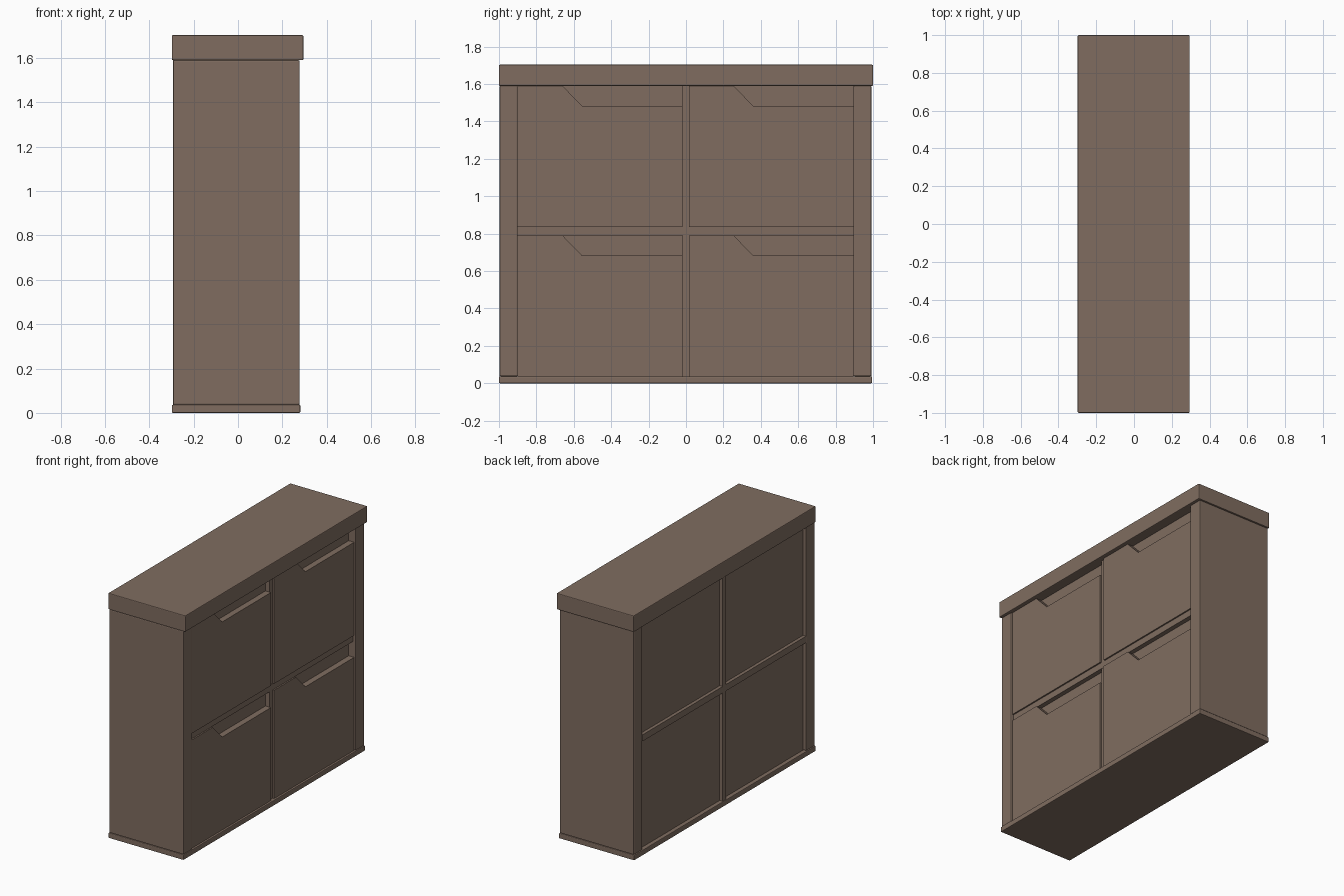
import bpy
import bmesh

cube = bpy.data.objects.get("Cube")
if cube:
    bpy.data.objects.remove(cube, do_unlink=True)

wood = bpy.data.materials.new("brown_wood")
wood.use_nodes = True
brown = (0.215, 0.152, 0.117, 1)
wood.diffuse_color = brown
wood.node_tree.nodes["Principled BSDF"].inputs["Base Color"].default_value = brown


def prism(name, outline, x0, x1, bevel=0):
    """Extrude a y-z outline from x0 to x1, with optional softened edges."""
    bm = bmesh.new()
    face = bm.faces.new([bm.verts.new((x0, y, z)) for y, z in outline])
    out = bmesh.ops.extrude_face_region(bm, geom=[face])
    moved = [v for v in out["geom"] if isinstance(v, bmesh.types.BMVert)]
    bmesh.ops.translate(bm, verts=moved, vec=(x1 - x0, 0, 0))
    bmesh.ops.recalc_face_normals(bm, faces=bm.faces)
    mesh = bpy.data.meshes.new(name)
    bm.to_mesh(mesh)
    bm.free()
    mesh.materials.append(wood)
    obj = bpy.data.objects.new(name, mesh)
    bpy.context.collection.objects.link(obj)
    if bevel:
        mod = obj.modifiers.new("soft_edges", "BEVEL")
        mod.width = bevel
        mod.segments = 2
    return obj


def box(name, x, y, z, bevel=0):
    outline = [(y[0], z[0]), (y[1], z[0]), (y[1], z[1]), (y[0], z[1])]
    return prism(name, outline, x[0], x[1], bevel)


BACK, FRONT = -0.293, 0.278
BOTTOM, TOP = 0.037, 1.59

# Outer shell
box("top_slab", (-0.298, 0.295), (-1, 1), (TOP, 1.703), 0.005)
box("base_slab", (-0.298, 0.281), (-1, 0.995), (0, BOTTOM), 0.005)
box("front_side_panel", (BACK, FRONT), (-0.997, -0.9), (BOTTOM, TOP), 0.006)
box("rear_side_panel", (BACK, FRONT), (0.895, 0.992), (BOTTOM, TOP), 0.006)

# Inner body and the cross dividers showing on both long sides
box("inner_body", (-0.27, 0.225), (-0.9, 0.895), (BOTTOM, TOP))
box("vertical_divider", (BACK, 0.256), (-0.02, 0.015), (BOTTOM, TOP))
box("horizontal_divider", (BACK, 0.257), (-0.9, 0.895), (0.79, 0.835))

# Four doors, each with a slanted hand notch in an upper corner
for row, (z0, z1) in {"lower": (BOTTOM, 0.79), "upper": (0.835, TOP)}.items():
    for side, (y0, y1, notch) in {"near": (-0.9, -0.02, -0.66),
                                  "far": (0.015, 0.895, 0.255)}.items():
        outline = [(y0, z0), (y1, z0), (y1, z1 - 0.107),
                   (notch + 0.104, z1 - 0.107), (notch, z1), (y0, z1)]
        prism(f"{row}_{side}_door", outline, 0.225, 0.267)
